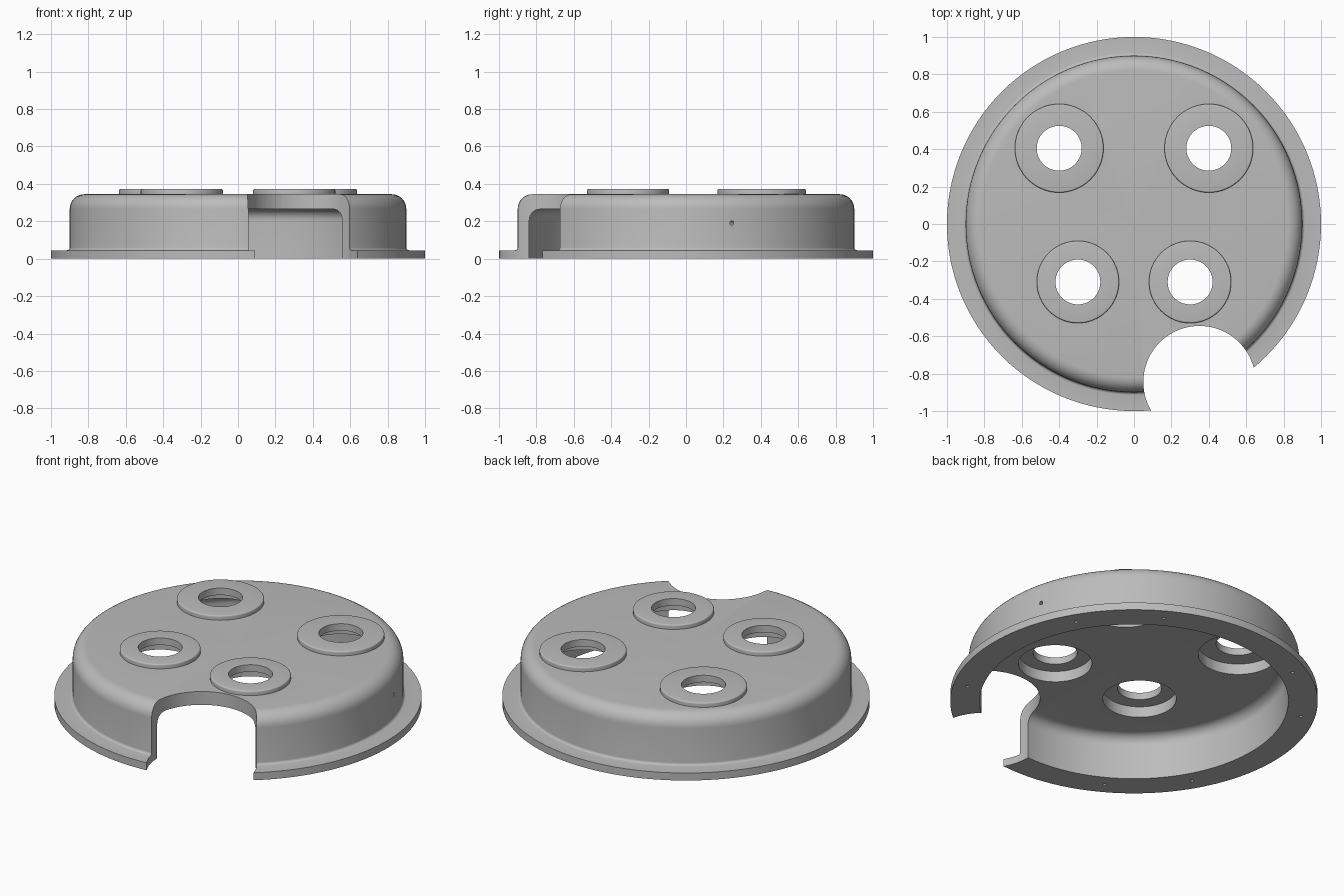
import bpy, bmesh, math
from mathutils import Matrix, Vector

old = bpy.data.objects.get("Cube")
if old:
    bpy.data.objects.remove(old, do_unlink=True)

grey = bpy.data.materials.new("plain grey")
grey.use_nodes = True
COLOUR = (0.5, 0.5, 0.5, 1)
grey.diffuse_color = COLOUR
grey.node_tree.nodes["Principled BSDF"].inputs["Base Color"].default_value = COLOUR

TOP, CEILING, WALL, INNER = 0.345, 0.265, 0.90, 0.84


def add_object(name, bm):
    bmesh.ops.recalc_face_normals(bm, faces=bm.faces)
    mesh = bpy.data.meshes.new(name)
    bm.to_mesh(mesh)
    bm.free()
    obj = bpy.data.objects.new(name, mesh)
    bpy.context.collection.objects.link(obj)
    mesh.materials.append(grey)
    return obj


def arc(r, z, radius, start, end, steps=8):
    """Points of a fillet around (r, z), angles in degrees."""
    angles = [math.radians(start + (end - start) * i / steps) for i in range(steps + 1)]
    return [(r + radius * math.cos(a), z + radius * math.sin(a)) for a in angles]


def lathe(name, profile, steps, centre=(0, 0), closed=False):
    """Turn a profile of (radius, height) points about the z axis."""
    bm = bmesh.new()
    verts = [bm.verts.new((r, 0, z)) for r, z in profile]
    pairs = list(zip(verts, verts[1:])) + ([(verts[-1], verts[0])] if closed else [])
    edges = [bm.edges.new(p) for p in pairs]
    bmesh.ops.spin(bm, geom=verts + edges, cent=(0, 0, 0), axis=(0, 0, 1),
                   angle=math.tau, steps=steps)
    bmesh.ops.remove_doubles(bm, verts=bm.verts, dist=1e-5)
    bmesh.ops.translate(bm, verts=bm.verts, vec=(*centre, 0))
    return add_object(name, bm)


def rod(bm, centre, radius, depth, segments, direction=(0, 0, 1)):
    """Add a cylinder along a direction to the cutter mesh."""
    turn = Vector(direction).to_track_quat('Z', 'Y').to_matrix().to_4x4()
    bmesh.ops.create_cone(bm, cap_ends=True, segments=segments, radius1=radius,
                          radius2=radius, depth=depth,
                          matrix=Matrix.Translation(centre) @ turn)


def smooth(obj):
    bpy.ops.object.select_all(action='DESELECT')
    obj.select_set(True)
    bpy.context.view_layer.objects.active = obj
    bpy.ops.object.shade_smooth_by_angle(angle=math.radians(30))


# Domed cover with a flange around its open underside
profile = [(0, TOP)]
profile += arc(WALL - 0.08, TOP - 0.08, 0.08, 90, 0)
profile += arc(WALL + 0.015, 0.06, 0.015, 180, 270, 4)
profile += [(1, 0.045), (1, 0), (INNER, 0)]
profile += arc(INNER - 0.06, CEILING - 0.06, 0.06, 0, 90)
profile += [(0, CEILING)]
cover = lathe("cover", profile, 128)

# Bosses: name, centre, outer radius
bosses = [("back_left_boss", (0.4, 0.405), 0.237),
          ("back_right_boss", (-0.4, 0.405), 0.237),
          ("front_left_boss", (0.3, -0.31), 0.22),
          ("front_right_boss", (-0.3, -0.31), 0.22)]

# Cutters: round notch, recesses, blind flange holes and a wall hole
bm = bmesh.new()
rod(bm, (0.35, -0.845, 0.2), 0.3, 1, 96)
for name, (x, y), radius in bosses:
    rod(bm, (x, y, 0.35), radius - 0.02, 0.3, 64)
for quarter in range(4):
    for offset in (30, 60):
        a = math.radians(90 * quarter + offset)
        if (quarter, offset) != (3, 30):
            rod(bm, (0.92 * math.cos(a), 0.92 * math.sin(a), 0), 0.01, 0.06, 12)
a = math.radians(15.8)
out = Vector((math.cos(a), math.sin(a), 0))
rod(bm, out * 0.87 + Vector((0, 0, 0.19)), 0.011, 0.2, 16, out)
cutter = add_object("cutter", bm)
cutter.hide_render = True

cut = cover.modifiers.new("cut", 'BOOLEAN')
cut.operation = 'DIFFERENCE'
cut.solver = 'EXACT'
cut.object = cutter
bpy.context.view_layer.objects.active = cover
bpy.ops.object.modifier_apply(modifier=cut.name)
bpy.data.objects.remove(cutter, do_unlink=True)
smooth(cover)

# Raised rings seated in the recesses
for name, centre, radius in bosses:
    ring = [(0.12, 0.33), (radius - 0.02, 0.33), (radius - 0.02, TOP), (radius, TOP)]
    ring += arc(radius - 0.008, 0.364, 0.008, 0, 90, 4)
    ring += [(0.12, 0.372)]
    smooth(lathe(name, ring, 64, centre, closed=True))
